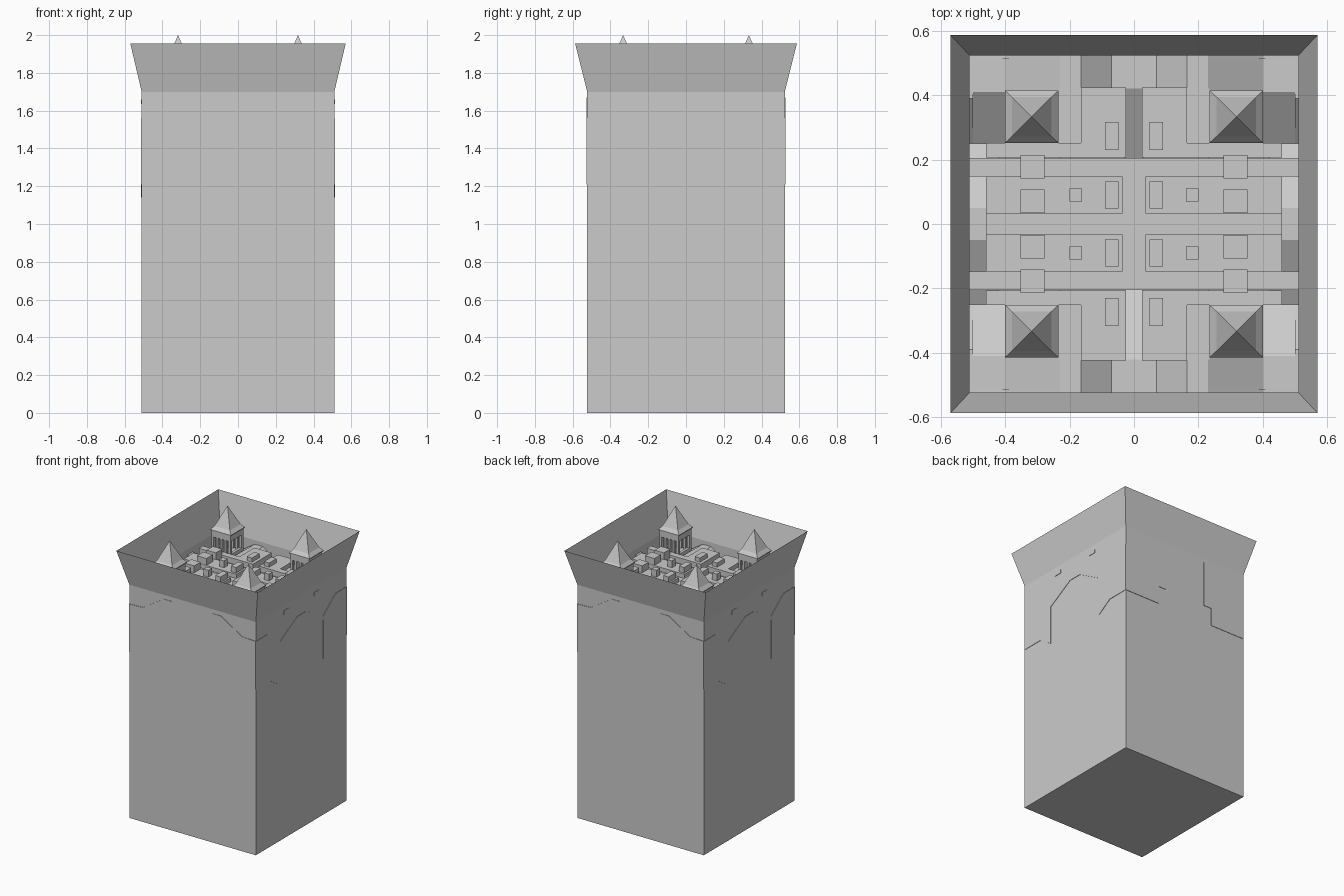
import bpy, bmesh

cube = bpy.data.objects.get("Cube")
if cube:
    bpy.data.objects.remove(cube, do_unlink=True)

stone = bpy.data.materials.new("grey_stone")
stone.use_nodes = True
GREY = (0.6, 0.6, 0.6, 1)
stone.diffuse_color = GREY
stone.node_tree.nodes["Principled BSDF"].inputs["Base Color"].default_value = GREY

HX, HY = 0.51, 0.523   # half size of the shaft


def finish(name, bm, mirror=True, recalc=True):
    if recalc:
        bmesh.ops.recalc_face_normals(bm, faces=bm.faces)
    mesh = bpy.data.meshes.new(name)
    bm.to_mesh(mesh)
    bm.free()
    mesh.materials.append(stone)
    ob = bpy.data.objects.new(name, mesh)
    bpy.context.collection.objects.link(ob)
    if mirror:
        mod = ob.modifiers.new("mirror", 'MIRROR')
        mod.use_axis = (True, True, False)
        mod.use_mirror_merge = False
    return ob


def extrude(bm, pts, axis, a, b):
    """Prism of a 2D outline running from a to b along an axis."""
    def place(p, d):
        return {'x': (d, p[0], p[1]), 'y': (p[0], d, p[1]), 'z': (p[0], p[1], d)}[axis]
    lo = [bm.verts.new(place(p, a)) for p in pts]
    hi = [bm.verts.new(place(p, b)) for p in pts]
    bm.faces.new(lo)
    bm.faces.new(hi[::-1])
    n = len(pts)
    for i in range(n):
        bm.faces.new((lo[i], hi[i], hi[(i + 1) % n], lo[(i + 1) % n]))


def prism(name, pts, axis, a, b):
    bm = bmesh.new()
    extrude(bm, pts, axis, a, b)
    return finish(name, bm)


def boxes(name, items):
    """Each item: x0, x1, y0, y1, z0, z1."""
    bm = bmesh.new()
    for x0, x1, y0, y1, z0, z1 in items:
        extrude(bm, [(x0, y0), (x1, y0), (x1, y1), (x0, y1)], 'z', z0, z1)
    return finish(name, bm)


def rings(name, levels, centre=(0, 0), mirror=False, cap_top=False):
    """Stack of rectangles (half x, half y, z) joined by side faces."""
    bm = bmesh.new()
    loops = [[bm.verts.new((centre[0] + sx * hx, centre[1] + sy * hy, z))
              for sx, sy in ((-1, -1), (1, -1), (1, 1), (-1, 1))] for hx, hy, z in levels]
    bm.faces.new(loops[0][::-1])
    for lo, hi in zip(loops, loops[1:]):
        for i in range(4):
            j = (i + 1) % 4
            bm.faces.new((lo[i], lo[j], hi[j], hi[i]))
    if cap_top:
        bm.faces.new(loops[-1])
        bmesh.ops.remove_doubles(bm, verts=bm.verts, dist=0.0001)
    return finish(name, bm, mirror, False)


# Square shaft with a flared, open parapet
rings("shaft_and_parapet", [(HX, HY, 0), (HX, HY, 1.70), (0.57, 0.587, 1.955)])

# Raised stonework on the outer walls
prism("front_back_relief", [(HX, 1.56), (0.40, 1.565), (0.23, 1.67), (0.165, 1.67), (0.165, 1.34),
                            (0.23, 1.34), (0.23, 1.21), (HX, 1.21)], 'y', HY - 0.01, HY + 0.003)
prism("side_relief", [(HY, 1.56), (0.39, 1.56), (0.25, 1.45), (0.25, 1.14),
                      (0.36, 1.21), (HY, 1.21)], 'x', HX - 0.01, HX + 0.003)
prism("side_band", [(0.25, 1.45), (0.05, 1.56), (0, 1.56), (0, 1.535),
                    (0.05, 1.535), (0.25, 1.42)], 'x', HX - 0.01, HX + 0.003)

# Sloping ground along the walls
LOW = 1.2
prism("end_slope", [(HX, LOW), (HX, 1.56), (0.40, 1.56), (0.23, 1.67), (0.165, 1.67), (0.165, LOW)],
      'y', 0.41, HY)
prism("side_slope", [(HY, LOW), (HY, 1.56), (0.41, 1.56), (0.25, 1.45), (0.20, 1.45), (0.20, LOW)],
      'x', 0.23, HX)
prism("side_ridge", [(0, LOW), (0, 1.56), (0.05, 1.56), (0.25, 1.45), (0.25, LOW)], 'x', 0.42, HX)
prism("gate_dip", [(0, LOW), (0, 1.60), (0.07, 1.60), (0.165, 1.67), (0.165, LOW)], 'y', 0.42, HY)
prism("lane_ramp", [(0.20, LOW), (0.20, 1.48), (0.425, 1.60), (0.425, LOW)], 'x', 0, 0.03)
boxes("buttress", [(0.165, 0.235, 0.25, 0.42, LOW, 1.67)])

# Town deck with ledges reaching the side walls
boxes("town_deck", [(0, 0.46, 0, 0.205, 1.5, 1.66), (0.46, HX + 0.003, 0.147, 0.205, 1.635, 1.66)])

# Low town blocks
boxes("inner_block", [(0.035, 0.46, 0.032, 0.147, 1.6, 1.69)])
prism("corner_block", [(0.025, 0.207), (0.46, 0.207), (0.46, 0.252), (0.165, 0.252),
                       (0.165, 0.424), (0.025, 0.424)], 'z', 1.5, 1.70)

# Small houses and chimneys on the blocks
boxes("houses", [(0.278, 0.353, 0.034, 0.107, 1.6, 1.74), (0.278, 0.353, 0.142, 0.215, 1.6, 1.74),
                 (0.162, 0.20, 0.07, 0.11, 1.6, 1.74), (0.048, 0.09, 0.048, 0.132, 1.6, 1.73),
                 (0.048, 0.09, 0.23, 0.317, 1.6, 1.73)])

# Corner bell towers: solid base, open belfry, lintel
TX, TY, R = 0.3175, 0.333, 0.075
parts = [(TX - R, TX + R, TY - R, TY + R, 1.4, 1.67), (TX - R, TX + R, TY - R, TY + R, 1.785, 1.83)]
for side in (-1, 1):
    y = TY + side * (R - 0.01)
    for i in range(5):
        x = TX + (i - 2) * (R - 0.008) / 2
        parts.append((x - 0.008, x + 0.008, y - 0.01, y + 0.01, 1.67, 1.785))
    x = TX + side * (R - 0.01)
    parts.append((x - 0.01, x + 0.01, TY - R, TY + R, 1.67, 1.69))
boxes("bell_tower", parts)

# Flared pyramid roofs
rings("tower_roof", [(0.083, 0.081, 1.83), (0.083, 0.081, 1.836), (0.062, 0.062, 1.86), (0, 0, 2.0)],
      (TX, TY), True, True)
